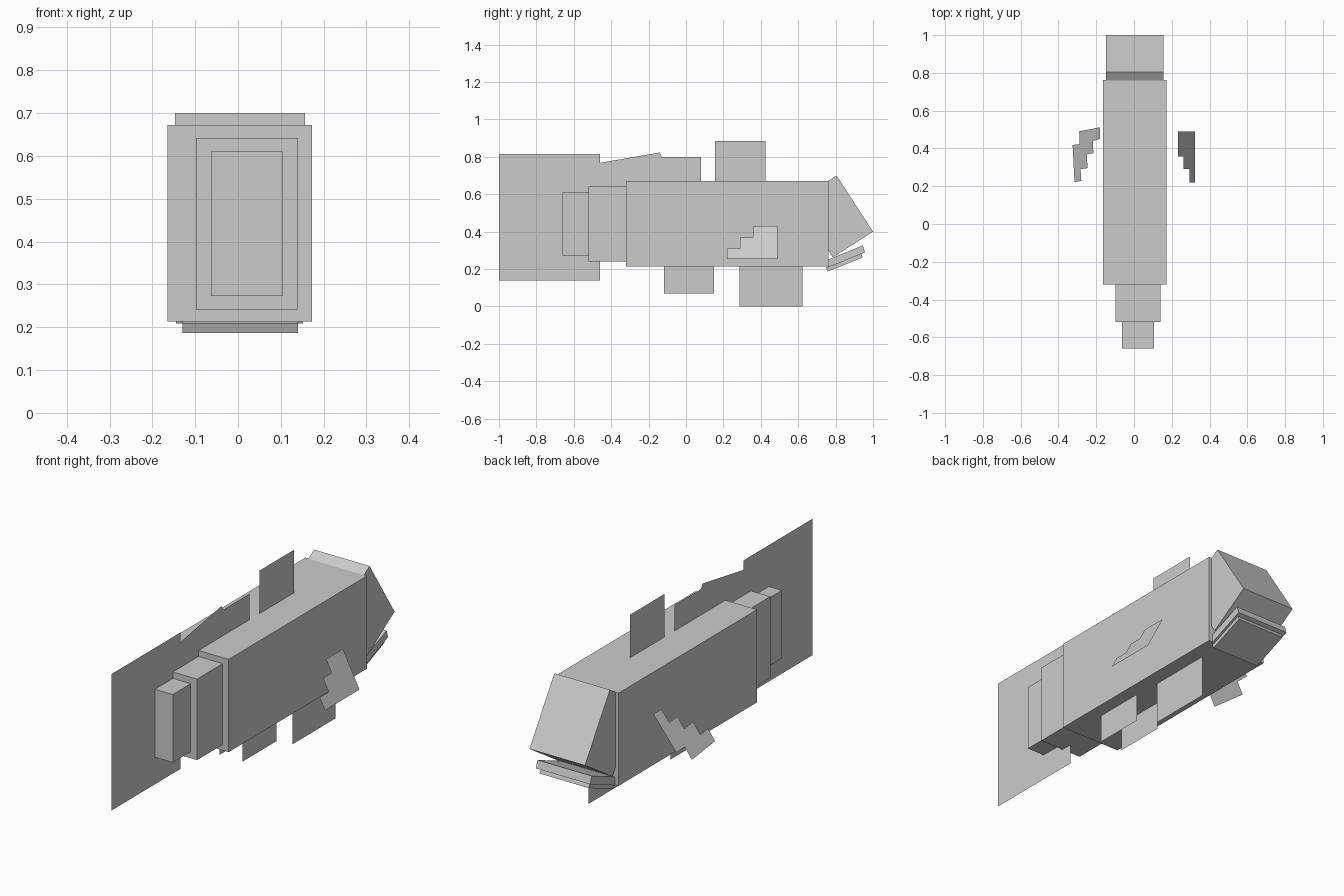
import bpy

if "Cube" in bpy.data.objects:
    bpy.data.objects.remove(bpy.data.objects["Cube"])

grey = bpy.data.materials.new("light_grey")
grey.diffuse_color = (0.6, 0.6, 0.6, 1)
grey.use_nodes = True
grey.node_tree.nodes["Principled BSDF"].inputs["Base Color"].default_value = grey.diffuse_color


def make(name, verts, faces):
    mesh = bpy.data.meshes.new(name)
    mesh.from_pydata(verts, [], faces)
    mesh.materials.append(grey)
    obj = bpy.data.objects.new(name, mesh)
    bpy.context.collection.objects.link(obj)
    return obj


def prism(name, x0, x1, yz):
    """Extrude a side profile (counter-clockwise in y, z) across x."""
    n = len(yz)
    verts = [(x, y, z) for x in (x0, x1) for y, z in yz]
    faces = [tuple(reversed(range(n))), tuple(range(n, 2 * n))]
    faces += [(i, (i + 1) % n, (i + 1) % n + n, i + n) for i in range(n)]
    return make(name, verts, faces)


def rect(y0, y1, z0, z1):
    return [(y0, z0), (y1, z0), (y1, z1), (y0, z1)]


def flat_fin(name, x, yz):
    """Paper-thin upright fin."""
    return make(name, [(x, y, z) for y, z in yz], [tuple(range(len(yz)))])


# Body tapering to the tail in three blocks
prism("body", -0.165, 0.173, rect(-0.32, 0.763, 0.213, 0.672))
prism("rear_body", -0.098, 0.14, rect(-0.52, -0.32, 0.241, 0.642))
prism("tail_base", -0.063, 0.105, rect(-0.66, -0.52, 0.273, 0.61))

# Tilted head block and two jaw slabs
prism("head", -0.147, 0.157, [(0.59, 0.565), (0.785, 0.263), (1.0, 0.4), (0.805, 0.7)])
prism("jaw", -0.145, 0.152, [(0.76, 0.209), (0.957, 0.289), (0.945, 0.326), (0.746, 0.245)])
prism("lower_jaw", -0.13, 0.14, [(0.757, 0.187), (0.945, 0.262), (0.936, 0.284), (0.748, 0.209)])

# Upright fins along the middle
MID = 0.008
flat_fin("tail_fin", MID, rect(-1.0, -0.46, 0.14, 0.815))
flat_fin("rear_back_fin", MID, [(-0.46, 0.61), (0.08, 0.61), (0.08, 0.8), (-0.13, 0.8),
                               (-0.14, 0.823), (-0.46, 0.768)])
flat_fin("front_back_fin", MID, rect(0.155, 0.425, 0.65, 0.885))

# Belly fins
flat_fin("front_belly_fin", 0.098, rect(0.287, 0.623, 0.0, 0.23))
for side, x in (("right", 0.106), ("left", -0.02)):
    flat_fin(side + "_belly_fin", x, rect(-0.117, 0.15, 0.07, 0.23))

# Stepped side fins, sloping outward and down
right = [(0.22, 0.253), (0.49, 0.253), (0.49, 0.43), (0.357, 0.43), (0.357, 0.37),
         (0.29, 0.37), (0.29, 0.31), (0.22, 0.31)]
make("right_side_fin", [(0.232 + (0.43 - z) * 0.51, y, z) for y, z in right],
     [tuple(range(len(right)))])
left = [(-0.29, 0.49), (-0.18, 0.512), (-0.18, 0.45), (-0.218, 0.44), (-0.215, 0.375),
        (-0.25, 0.37), (-0.246, 0.296), (-0.283, 0.29), (-0.279, 0.228), (-0.315, 0.222),
        (-0.325, 0.418), (-0.289, 0.423)]
make("left_side_fin", [(x, y, 0.253 + (x + 0.325) * 1.54) for x, y in left],
     [tuple(reversed(range(len(left))))])
